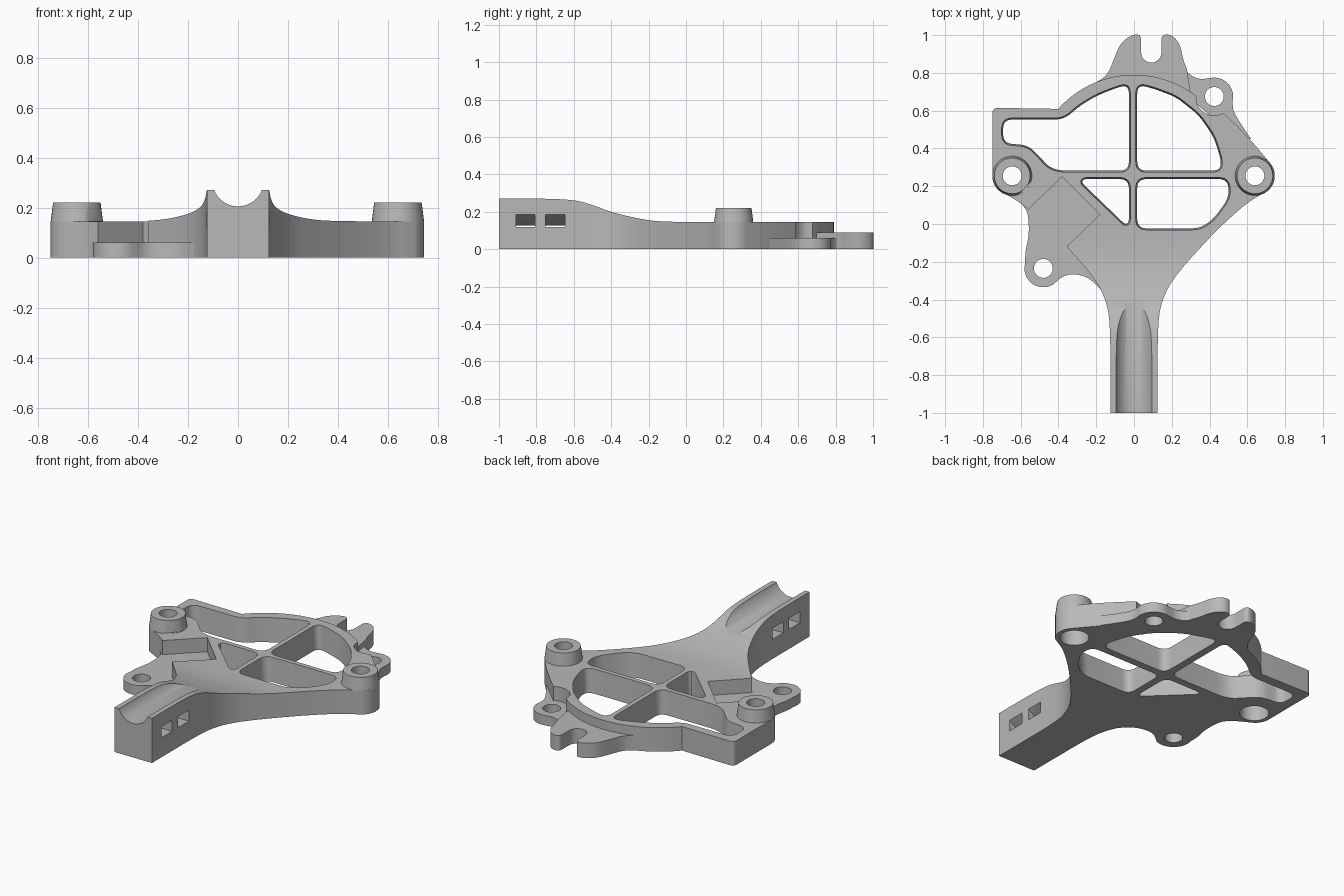
import bpy, bmesh, math
from mathutils import Vector

old = bpy.data.objects.get("Cube")
if old:
    bpy.data.objects.remove(old)

grey = bpy.data.materials.new("plain grey")
grey.use_nodes = True
grey.diffuse_color = (0.48, 0.48, 0.48, 1)
grey.node_tree.nodes["Principled BSDF"].inputs["Base Color"].default_value = (0.48, 0.48, 0.48, 1)


def arc(cx, cy, r, a0, a1, n=16):
    steps = [math.radians(a0 + (a1 - a0) * i / n) for i in range(n + 1)]
    return [(cx + r * math.cos(a), cy + r * math.sin(a), 0) for a in steps]


def soften(points, trim=0.2, n=6):
    """Round each corner of a closed outline; a third value sets its own trim."""
    out = []
    for i, p in enumerate(points):
        here = Vector(p[:2])
        a = Vector(points[i - 1][:2]) - here
        b = Vector(points[(i + 1) % len(points)][:2]) - here
        d = p[2] if len(p) > 2 else trim
        if d == 0:
            out.append(here)
            continue
        start = here + a.normalized() * min(d, a.length * 0.49)
        end = here + b.normalized() * min(d, b.length * 0.49)
        for k in range(n + 1):
            t = k / n
            out.append(start * (1 - t) ** 2 + here * 2 * t * (1 - t) + end * t * t)
    return out


def grown(points, d):
    """Offset a counterclockwise outline outward."""
    out = []
    for i, p in enumerate(points):
        e = (p - points[i - 1]).normalized()
        f = (points[(i + 1) % len(points)] - p).normalized()
        normal = Vector((e.y + f.y, -e.x - f.x)).normalized()
        out.append(p + normal * d)
    return out


def prism(name, points, low, high, grow=0.0, place=lambda u, v, w: (u, v, w)):
    points = [Vector(p[:2]) for p in points]
    area = sum(points[i - 1].cross(p) for i, p in enumerate(points))
    if area < 0:
        points.reverse()
    top = grown(points, grow) if grow else points
    bm = bmesh.new()
    a = [bm.verts.new(place(p.x, p.y, low)) for p in points]
    b = [bm.verts.new(place(p.x, p.y, high)) for p in top]
    bm.faces.new(a[::-1])
    bm.faces.new(b)
    for i in range(len(a)):
        bm.faces.new((a[i - 1], a[i], b[i], b[i - 1]))
    bmesh.ops.recalc_face_normals(bm, faces=bm.faces)
    mesh = bpy.data.meshes.new(name)
    bm.to_mesh(mesh)
    bm.free()
    mesh.materials.append(grey)
    obj = bpy.data.objects.new(name, mesh)
    bpy.context.collection.objects.link(obj)
    return obj


def disc(name, x, y, r, low, high, grow=0.0):
    return prism(name, arc(x, y, r, 0, 360, 40)[:-1], low, high, grow)


def cut(obj, cutter):
    cutter.hide_render = True
    mod = obj.modifiers.new("cut", "BOOLEAN")
    mod.operation = "DIFFERENCE"
    mod.solver = "EXACT"
    mod.object = cutter
    bpy.context.view_layer.objects.active = obj
    bpy.ops.object.modifier_apply(modifier=mod.name)
    bpy.data.objects.remove(cutter)


def along_x(u, v, w):
    return (w, u, v)


def along_y(u, v, w):
    return (u, w, v)


BOSS_X, BOSS_Y = 0.64, 0.255

# Main body outline: handle, flare, bosses, lug notch, rim, square corner
flare = [(0.125, -1, 0), (0.125, -0.52), (0.15, -0.4), (0.2, -0.3),
         (0.3, -0.18), (0.45, -0.02), (0.6, 0.115)]
outline = (flare
           + arc(BOSS_X, BOSS_Y, 0.105, -50, 40)
           + [(0.61, 0.455)]
           + arc(0.425, 0.675, 0.1, -60, -160)
           + arc(0, 0.255, 0.535, 52, 138.5, 32)
           + [(-0.75, 0.615, 0.03)]
           + arc(-BOSS_X - 0.005, BOSS_Y, 0.105, 180, 230)
           + [(-p[0],) + p[1:] for p in reversed(flare)])
body = prism("bracket_body", soften(outline), 0, 0.4)

# Sloped top: high handle falling to the flat frame
slope = [(-1.2, 0.27, 0), (-0.62, 0.27), (-0.5, 0.237), (-0.42, 0.205), (-0.33, 0.18),
         (-0.2, 0.153), (-0.08, 0.145), (1.2, 0.145, 0), (1.2, 0.6, 0), (-1.2, 0.6, 0)]
cut(body, prism("top_cutter", soften(slope), -1, 1, place=along_x))

# Rounded channel along the handle
channel = arc(0, 0.307, 0.102, 0, 360, 48)[:-1]
cut(body, prism("channel_cutter", channel, -1.2, -0.3, place=along_y))

# Two strap slots through the handle, roof dipping below the channel
slot = [(0.2, 0.118), (-0.2, 0.118), (-0.2, 0.21), (-0.125, 0.185), (-0.07, 0.145),
        (0, 0.126), (0.07, 0.145), (0.125, 0.185), (0.2, 0.21)]
for y0 in (-0.91, -0.75):
    cut(body, prism("slot_cutter", slot, y0, y0 + 0.103, place=along_y))

# Weight-saving windows between the spokes, slightly wider at the top
windows = [
    [(-0.69, 0.55), (-0.37, 0.55, 0.05), (-0.29, 0.62), (-0.2, 0.675), (-0.1, 0.715),
     (-0.03, 0.735), (-0.03, 0.285), (-0.43, 0.285, 0.08), (-0.5, 0.36), (-0.56, 0.42),
     (-0.69, 0.43)],
    [(0.02, 0.735), (0.1, 0.715), (0.22, 0.67), (0.34, 0.575), (0.42, 0.46),
     (0.46, 0.33), (0.45, 0.285), (0.02, 0.285)],
    [(0.02, 0.235), (0.495, 0.235), (0.5, 0.14), (0.42, 0.03), (0.35, -0.02), (0.02, -0.02)],
    [(-0.03, 0.235), (-0.29, 0.235), (-0.03, -0.015)],
]
for pts in windows:
    shape = soften(pts, 0.045)
    cut(body, prism("window_cutter", shape, -0.05, 0.2, 0.014))

# Angled seat on the left, opened down to the low plate
seat = [(-0.38, 0.25), (-0.18, 0.05), (-0.4, -0.16), (-0.62, 0.02)]
cut(body, prism("seat_cutter", seat, -0.1, 0.4))

# Screw bosses with through holes and wider sockets underneath
for side, x in (("left", BOSS_X), ("right", -BOSS_X - 0.005)):
    boss = disc(side + "_screw_boss", x, BOSS_Y, 0.105, 0.142, 0.22, -0.01)
    if side == "right":
        flat = [(-0.63, 0.135), (-0.52, 0.25), (-0.42, 0.15), (-0.53, 0.035)]
        cut(boss, prism("flat_cutter", flat, 0.146, 0.4))
    for part in (body, boss):
        cut(part, disc("hole_cutter", x, BOSS_Y, 0.05, -0.1, 0.4))
    cut(body, disc("socket_cutter", x, BOSS_Y, 0.08, -0.1, 0.1))

# Low plate and lug on the front right, also the floor of the seat
front_lug = ([(-0.56, 0.06), (-0.555, -0.06), (-0.575, -0.14)]
             + arc(-0.48, -0.235, 0.1, 165, 300)
             + [(-0.37, -0.27), (-0.3, -0.265), (-0.23, -0.29), (-0.165, -0.36, 0),
                (-0.1, -0.3, 0), (-0.17, 0.06, 0), (-0.37, 0.26, 0), (-0.59, 0.1, 0)])
lug = prism("front_lug", soften(front_lug), 0, 0.06)
cut(lug, disc("hole_cutter", -0.48, -0.235, 0.05, -0.1, 0.3))

# Low lug at the back left
back_lug = ([(0.26, 0.83, 0), (0.3, 0.785), (0.35, 0.765)]
            + arc(0.425, 0.675, 0.1, 100, -15)
            + [(0.525, 0.59), (0.62, 0.45, 0), (0.56, 0.45, 0), (0.42, 0.56, 0),
               (0.3, 0.66, 0), (0.2, 0.72, 0)])
lug = prism("back_lug", soften(back_lug), 0, 0.06)
cut(lug, disc("hole_cutter", 0.425, 0.675, 0.05, -0.1, 0.3))

# Slotted fork at the back
fork = ([(-0.22, 0.74, 0), (-0.14, 0.785), (-0.1, 0.89), (-0.07, 0.96), (-0.01, 1.003),
         (0.038, 1.003, 0.03)]
        + arc(0.0915, 0.908, 0.0535, 180, 360)
        + [(0.145, 1.003, 0.03), (0.2, 1.003), (0.245, 0.95), (0.26, 0.87), (0.28, 0.82, 0),
           (0.3, 0.69, 0), (0.2, 0.735, 0), (0, 0.765, 0), (-0.15, 0.735, 0)])
prism("back_fork", soften(fork), 0, 0.09)

# Smooth curved walls, keep the edges crisp
bpy.ops.object.select_all(action="DESELECT")
for obj in bpy.data.objects:
    if obj.type == "MESH" and grey.name in obj.data.materials:
        obj.select_set(True)
        bpy.context.view_layer.objects.active = obj
bpy.ops.object.shade_smooth_by_angle(angle=math.radians(30))
